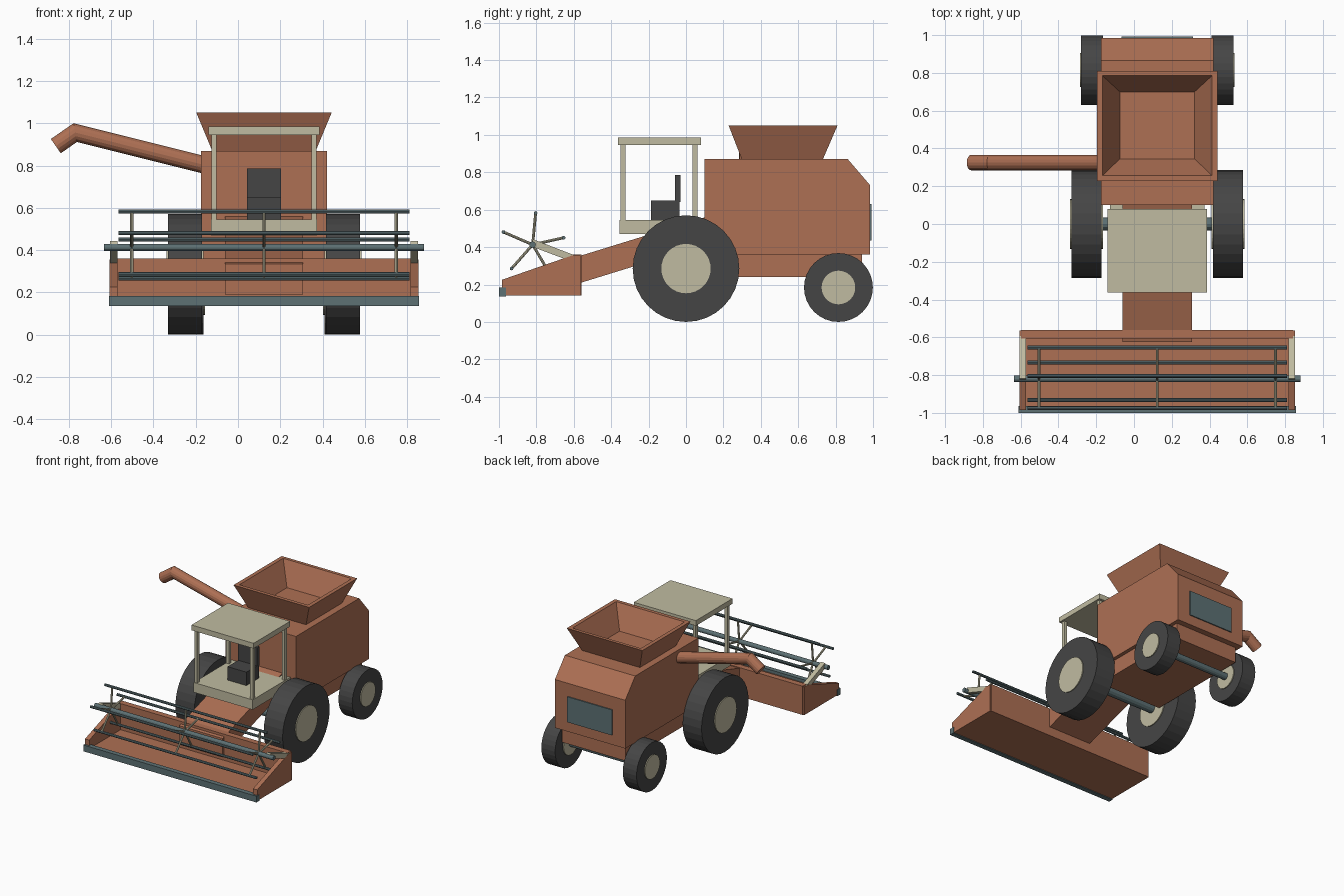
import bpy, bmesh, math
from mathutils import Vector

if "Cube" in bpy.data.objects:
    bpy.data.objects.remove(bpy.data.objects["Cube"])

CX = 0.123  # centre line of the machine


def material(name, rgb):
    m = bpy.data.materials.new(name)
    m.diffuse_color = (*rgb, 1)
    m.use_nodes = True
    m.node_tree.nodes["Principled BSDF"].inputs["Base Color"].default_value = m.diffuse_color
    return m


RUST = material("rust_orange", (0.42, 0.16, 0.088))
CREAM = material("cream", (0.53, 0.50, 0.355))
STEEL = material("steel_teal", (0.11, 0.165, 0.175))
DARK = material("dark_rubber", (0.06, 0.06, 0.06))


def finish(name, bm, mat):
    bmesh.ops.recalc_face_normals(bm, faces=bm.faces)
    me = bpy.data.meshes.new(name)
    bm.to_mesh(me)
    bm.free()
    me.materials.append(mat)
    ob = bpy.data.objects.new(name, me)
    bpy.context.collection.objects.link(ob)
    return ob


def prism(name, profile, x0, x1, mat):
    """Extrude a (y, z) profile from x0 to x1."""
    bm = bmesh.new()
    face = bm.faces.new([bm.verts.new((x0, y, z)) for y, z in profile])
    out = bmesh.ops.extrude_face_region(bm, geom=[face])
    moved = [v for v in out["geom"] if isinstance(v, bmesh.types.BMVert)]
    bmesh.ops.translate(bm, verts=moved, vec=(x1 - x0, 0, 0))
    return finish(name, bm, mat)


def box(name, x0, x1, y0, y1, z0, z1, mat):
    return prism(name, [(y0, z0), (y1, z0), (y1, z1), (y0, z1)], x0, x1, mat)


def rod(name, a, b, r, mat, sides=8):
    """Cylinder between two points."""
    a, b = Vector(a), Vector(b)
    bm = bmesh.new()
    bmesh.ops.create_cone(bm, cap_ends=True, segments=sides, radius1=r,
                          radius2=r, depth=(b - a).length)
    bm.transform((b - a).to_track_quat('Z', 'Y').to_matrix().to_4x4())
    bmesh.ops.translate(bm, verts=bm.verts, vec=(a + b) / 2)
    return finish(name, bm, mat)


def loft(name, rings, mat, closed=False):
    """Join rings of points; cap the ends unless the rings close up."""
    bm = bmesh.new()
    vs = [[bm.verts.new(p) for p in ring] for ring in rings]
    n = len(vs[0])
    for lo, hi in zip(vs, vs[1:]):
        for i in range(n):
            j = (i + 1) % n
            bm.faces.new((lo[i], lo[j], hi[j], hi[i]))
    bm.faces.new(vs[0])
    bm.faces.new(vs[-1])
    return finish(name, bm, mat)


# Main body and narrower lower housing
prism("body", [(0.10, 0.36), (0.10, 0.87), (0.865, 0.87), (0.985, 0.73),
               (0.985, 0.36)], -0.175, 0.421, RUST)
box("lower_housing", CX - 0.27, CX + 0.27, 0.10, 0.94, 0.24, 0.36, RUST)
box("rear_panel", -0.067, 0.313, 0.984, 0.993, 0.435, 0.63, STEEL)


# Open grain hopper: outside, rim, inside floor
def rect(x0, x1, y0, y1, z):
    return [(x0, y0, z), (x1, y0, z), (x1, y1, z), (x0, y1, z)]


loft("grain_hopper", [rect(-0.12, 0.366, 0.30, 0.73, 0.865),
                      rect(-0.197, 0.443, 0.228, 0.81, 1.05),
                      rect(-0.167, 0.413, 0.256, 0.785, 1.05),
                      rect(-0.075, 0.321, 0.345, 0.70, 0.882)], RUST)

# Unloading tube with a mitred elbow
path = [Vector((-0.10, 0.325, 0.788)), Vector((-0.77, 0.325, 0.956)),
        Vector((-0.862, 0.325, 0.892))]
d0, d1 = (path[1] - path[0]).normalized(), (path[2] - path[1]).normalized()
rings = []
for p, cut in zip(path, (d0, (d0 + d1).normalized(), d1)):
    side = Vector((0, 1, 0))
    up = cut.cross(side)
    stretch = 1 / max(0.5, cut.dot(d1))
    rings.append([p + 0.041 * (math.cos(t) * side + math.sin(t) * stretch * up
                               if cut is not d0 else
                               math.cos(t) * side + math.sin(t) * up)
                  for t in (k * math.tau / 16 for k in range(16))])
loft("unloading_tube", rings, RUST)

# Cab: platform, posts, roof and seat
box("cab_platform", CX - 0.25, CX + 0.25, -0.355, 0.105, 0.47, 0.545, CREAM)
box("cab_roof", CX - 0.263, CX + 0.263, -0.363, 0.08, 0.945, 0.985, CREAM)
for s in (-1, 1):
    x = CX + s * 0.236
    for y in (-0.337, 0.048):
        box("cab_post", x - 0.012, x + 0.012, y - 0.013, y + 0.013,
            0.54, 0.95, CREAM)
box("seat_base", CX - 0.08, CX + 0.08, -0.188, -0.035, 0.54, 0.648, DARK)
box("seat_back", CX - 0.08, CX + 0.08, -0.06, -0.03, 0.64, 0.785, DARK)

# Sloping feeder between header and body
prism("feeder_house", [(-0.625, 0.19), (-0.625, 0.335), (0.12, 0.565),
                       (0.12, 0.42)], CX - 0.184, CX + 0.184, RUST)

# Header trough
box("header_floor", CX - 0.728, CX + 0.728, -0.98, -0.565, 0.14, 0.16, RUST)
box("header_back", CX - 0.72, CX + 0.72, -0.605, -0.56, 0.14, 0.36, RUST)
end_plate = [(-0.985, 0.14), (-0.985, 0.225), (-0.61, 0.355), (-0.565, 0.355),
             (-0.565, 0.14)]
for s in (-1, 1):
    prism("header_end_plate", end_plate, CX + s * 0.694, CX + s * 0.73, RUST)
box("cutter_bar", CX - 0.734, CX + 0.734, -1.0, -0.963, 0.135, 0.183, STEEL)

# Reel: axle, five bars, three sets of spokes, two carrying arms
RY, RZ, RR = -0.82, 0.413, 0.17
rod("reel_axle", (CX - 0.758, RY, RZ), (CX + 0.758, RY, RZ), 0.017, STEEL, 12)
for k in range(5):
    a = math.radians(84.6 + 72 * k)
    y, z = RY + RR * math.cos(a), RZ + RR * math.sin(a)
    rod("reel_bar", (CX - 0.688, y, z), (CX + 0.688, y, z), 0.01, STEEL)
    for dx in (-0.626, 0, 0.626):
        rod("reel_spoke", (CX + dx, RY, RZ), (CX + dx, y, z), 0.0075, CREAM)
arm = [(-0.831, 0.405), (-0.818, 0.442), (-0.585, 0.352), (-0.598, 0.318)]
for s in (-1, 1):
    prism("reel_arm", arm, CX + s * 0.694, CX + s * 0.729, CREAM)

# Wheels with hubs showing on both sides, and axles
for name, y, r, hub, mid, half in (("front", 0.0, 0.285, 0.132, 0.374, 0.08),
                                   ("rear", 0.815, 0.184, 0.09, 0.345, 0.058)):
    for s in (-1, 1):
        x = CX + s * mid
        rod(name + "_tyre", (x - half, y, r), (x + half, y, r), r, DARK, 32)
        w = half + 0.007
        rod(name + "_hub", (x - w, y, r), (x + w, y, r), hub, CREAM, 32)
    rod(name + "_axle", (CX - mid, y, r), (CX + mid, y, r),
        0.034 if name == "front" else 0.026, STEEL, 12)
